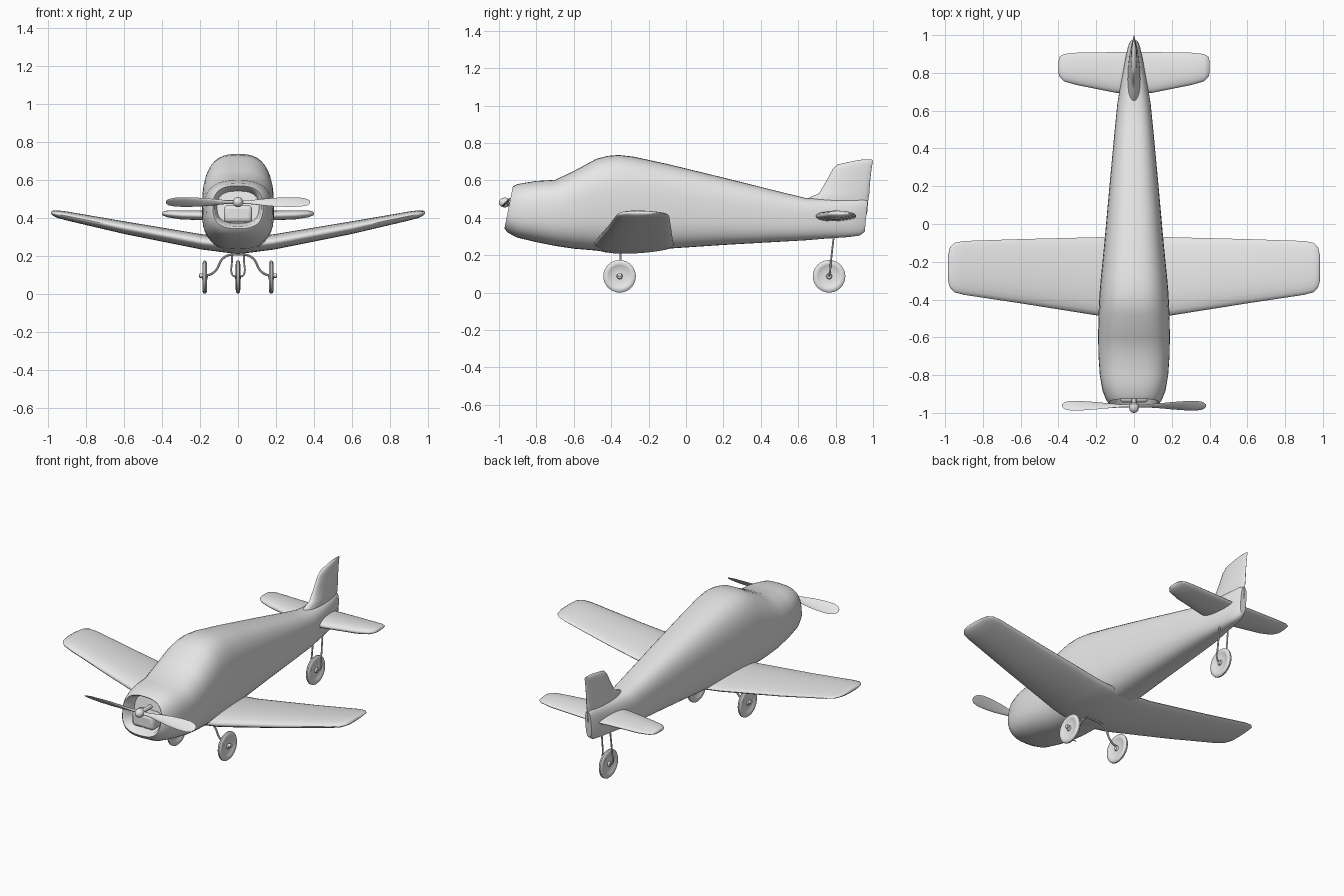
import bpy, bmesh, math
from math import sin, cos, pi
from mathutils import Vector

cube = bpy.data.objects.get("Cube")
if cube:
    bpy.data.objects.remove(cube, do_unlink=True)

grey = bpy.data.materials.new("light_grey")
grey.use_nodes = True
grey.diffuse_color = (0.8, 0.8, 0.8, 1)
grey.node_tree.nodes["Principled BSDF"].inputs["Base Color"].default_value = (0.8, 0.8, 0.8, 1)


def finish(obj, angle=40):
    if not obj.data.materials:
        obj.data.materials.append(grey)
    bpy.ops.object.select_all(action="DESELECT")
    obj.select_set(True)
    bpy.context.view_layer.objects.active = obj
    bpy.ops.object.shade_smooth_by_angle(angle=math.radians(angle))
    return obj


def loft(name, rings, angle=40):
    """Skin a closed solid over rings that share a point count."""
    bm = bmesh.new()
    rows = [[bm.verts.new(p) for p in ring] for ring in rings]
    n = len(rows[0])
    for a, b in zip(rows, rows[1:]):
        for i in range(n):
            j = (i + 1) % n
            bm.faces.new((a[i], a[j], b[j], b[i]))
    bm.faces.new(rows[0])
    bm.faces.new(rows[-1])
    bmesh.ops.recalc_face_normals(bm, faces=bm.faces)
    mesh = bpy.data.meshes.new(name)
    bm.to_mesh(mesh)
    bm.free()
    obj = bpy.data.objects.new(name, mesh)
    bpy.context.collection.objects.link(obj)
    return finish(obj, angle)


def foil(front, back, thick, n=24):
    """Rounded-nose wing section as (chord position, height) pairs."""
    pts = []
    for i in range(n):
        t = 2 * pi * i / n
        u = (1 - cos(t)) / 2
        h = sin(t) * (1.15 - 0.45 * u) / 2
        pts.append((front + (back - front) * u, thick * h))
    return pts


def tube(name, points, radius):
    curve = bpy.data.curves.new(name, "CURVE")
    curve.dimensions = "3D"
    curve.bevel_depth = radius
    curve.bevel_resolution = 2
    curve.resolution_u = 6
    curve.use_fill_caps = True
    spline = curve.splines.new("BEZIER")
    spline.bezier_points.add(len(points) - 1)
    for bp, p in zip(spline.bezier_points, points):
        bp.co = p
        bp.handle_left_type = bp.handle_right_type = "AUTO"
    obj = bpy.data.objects.new(name, curve)
    bpy.context.collection.objects.link(obj)
    bpy.ops.object.select_all(action="DESELECT")
    obj.select_set(True)
    bpy.context.view_layer.objects.active = obj
    bpy.ops.object.convert(target="MESH")
    return finish(bpy.context.object)


def lathe(name, profile, centre, axis, n=32):
    """Turn (offset along axis, radius) pairs about the x or y axis."""
    rings = []
    for d, r in profile:
        ring = []
        for i in range(n):
            c, s = r * cos(2 * pi * i / n), r * sin(2 * pi * i / n)
            p = (d, c, s) if axis == "x" else (c, d, s)
            ring.append(Vector(centre) + Vector(p))
        rings.append(ring)
    return loft(name, rings)


# Fuselage: y, top, bottom, half width; the first rings form the nose intake
stations = [
    (-.87, .54, .37, .11), (-.945, .56, .355, .122), (-.955, .568, .343, .132),
    (-.935, .58, .322, .147), (-.88, .59, .295, .168), (-.8, .597, .27, .181),
    (-.7, .603, .25, .188), (-.6, .65, .235, .19), (-.48, .715, .225, .188),
    (-.42, .731, .217, .185), (-.36, .736, .215, .182), (-.28, .727, .217, .175),
    (-.1, .688, .235, .157), (.2, .615, .255, .13), (.5, .54, .272, .102),
    (.64, .506, .28, .088), (.75, .5, .288, .07), (.88, .5, .297, .045),
    (.94, .5, .305, .032), (.965, .49, .325, .02)]
rings = []
for y, top, bottom, width in stations:
    mid, half = (top + bottom) / 2, (top - bottom) / 2
    lean = .2 if y < -.85 else .1 if y > .7 else 0
    ring = []
    for i in range(40):
        c, s = cos(2 * pi * i / 40), sin(2 * pi * i / 40)
        k = 2 / 2.7
        z = mid + half * math.copysign(abs(s) ** k, s)
        ring.append((width * math.copysign(abs(c) ** k, c), y + lean * (z - .42), z))
    rings.append(ring)
loft("fuselage", rings, 50)


# Wing and tailplane: x, leading edge, trailing edge, height, thickness
def span(name, half):
    full = [(-x, *r) for x, *r in reversed(half[1:])] + half
    loft(name, [[(x, y, z + h) for y, h in foil(f, b, t)] for x, f, b, z, t in full], 60)


span("wing", [
    (0, -.5, -.06, .25, .088), (.19, -.485, -.07, .273, .085), (.6, -.42, -.08, .348, .07),
    (.9, -.375, -.09, .409, .05), (.95, -.362, -.1, .419, .042),
    (.975, -.335, -.125, .424, .028), (.985, -.3, -.17, .426, .01)])
span("tailplane", [
    (0, .69, .91, .405, .055), (.1, .695, .91, .41, .055), (.3, .735, .907, .415, .05),
    (.37, .755, .9, .42, .038), (.395, .78, .885, .422, .022), (.4, .8, .86, .422, .008)])

# Tail fin: height, front, back, thickness
fin = [
    (.42, .6, .968, .05), (.5, .64, .975, .07), (.53, .71, .98, .06), (.6, .752, .985, .045),
    (.66, .784, .992, .035), (.685, .81, .996, .028), (.703, .89, 1, .016), (.711, .94, .995, .005)]
loft("tail_fin", [[(h, y, z) for y, h in foil(f, b, t)] for z, f, b, t in fin], 60)

# Propeller: twisted blades, hub and shaft
PROP = Vector((0, -.962, .482))
blade = [(0, .02, .018), (.06, .022, .014), (.13, .042, .011), (.2, .06, .01),
         (.27, .07, .009), (.33, .07, .008), (.365, .052, .006), (.38, .02, .003)]
for side, label in ((1, "left"), (-1, "right")):
    rings = []
    for r, chord, thick in blade:
        a = math.radians(62 - 60 * r)
        rings.append([PROP + Vector((side * r, c * cos(a) - h * sin(a),
                                     side * (c * sin(a) + h * cos(a))))
                      for c, h in foil(-chord / 2, chord / 2, thick, 12)])
    loft(label + "_propeller_blade", rings, 60)
lathe("propeller_hub", [(-.038, .003), (-.034, .014), (-.024, .023), (-.008, .027),
                        (.008, .024), (.016, .012), (.1, .012)], PROP, "y", 20)

# Engine block inside the intake
bpy.ops.mesh.primitive_cube_add(size=1, location=(0, -.9, .42))
engine = bpy.context.object
engine.name = "engine_block"
engine.scale = (.15, .09, .09)
bpy.ops.object.transform_apply(location=False, rotation=False, scale=True)
bevel = engine.modifiers.new("rounding", "BEVEL")
bevel.width = .02
bevel.segments = 3
finish(engine)

# Wheels: domed hub, thin disc and round tyre
half = [(.016, .002), (.014, .012), (.005, .016), (.004, .05), (.009, .058),
        (.012, .068), (.01, .081), (.004, .087)]
rim = half + [(-d, r) for d, r in reversed(half)]
for label, x, y in (("left", .175, -.355), ("right", -.175, -.355), ("tail", 0, .765)):
    lathe(label + "_wheel", rim, (x, y, .0875), "x")

# Landing gear struts, axles and axle nuts
for side, label in ((1, "left"), (-1, "right")):
    tube(label + "_main_strut", [(side * x, -.35, z) for x, z in
         ((.19, .098), (.15, .1), (.115, .125), (.085, .18), (.05, .203), (0, .207))], .006)
    lathe(label + "_axle_nut", [(-.012, .003), (-.009, .011), (.009, .011), (.012, .003)],
          (side * .193, -.355, .095), "x", 12)
    tube(label + "_tail_strut", [(side * .016, .765, .09), (side * .03, .768, .1),
         (side * .032, .775, .17), (side * .03, .79, .3)], .005)
